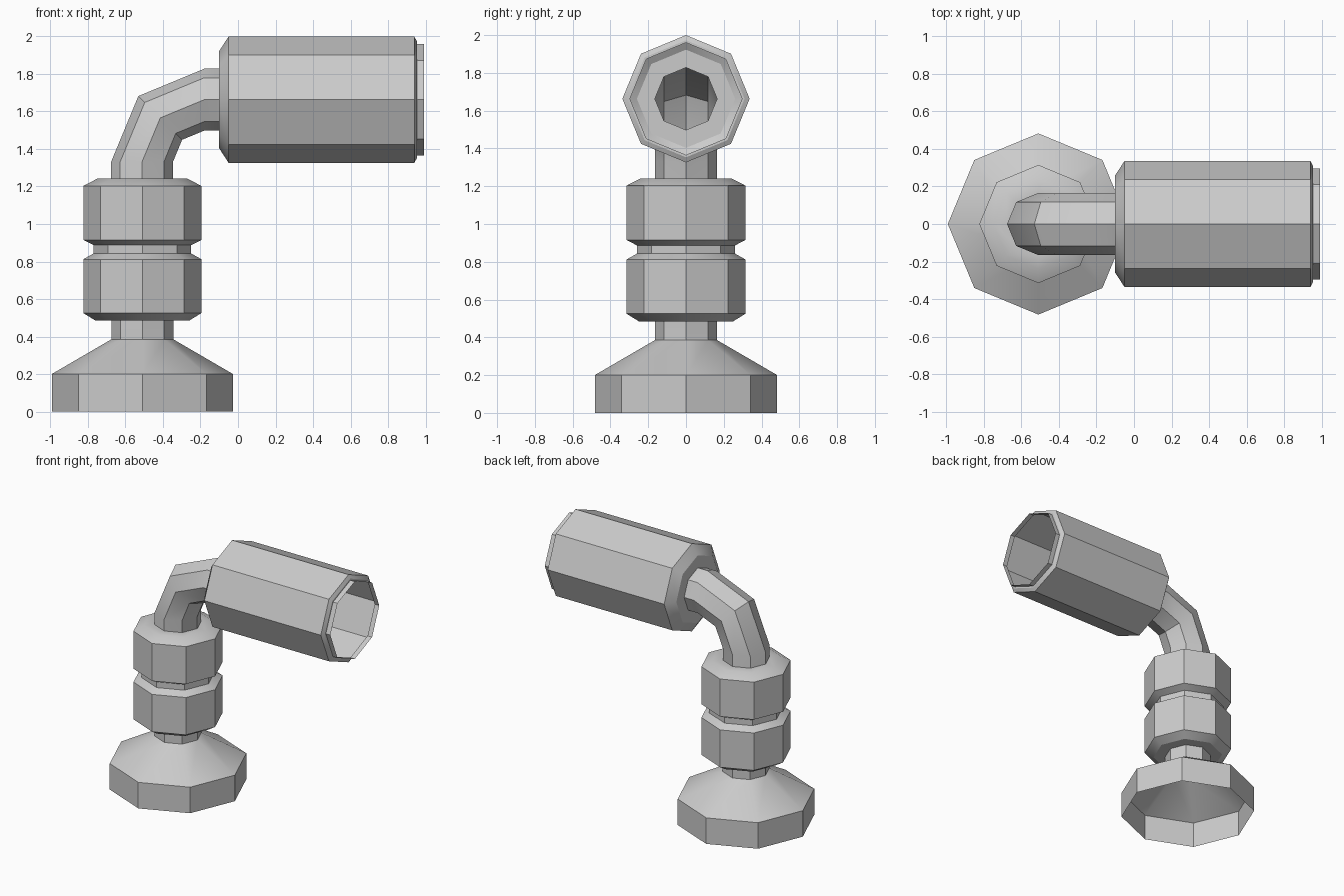
import bpy
from math import sin, cos, pi, radians

if "Cube" in bpy.data.objects:
    bpy.data.objects.remove(bpy.data.objects["Cube"])

SIDES = 8
STEM_X = -0.51      # axis of the standing part
HEAD_Z = 1.663      # axis of the lamp head
TUBE_R = 0.165


def loft(name, rings):
    """Skin octagonal rings given as (x, z, tilt about y in degrees, radius)."""
    verts, faces = [], []
    for x, z, tilt, r in rings:
        a = radians(tilt)
        for k in range(SIDES):
            t = 2 * pi * k / SIDES
            verts.append((x + r * cos(t) * cos(a), r * sin(t), z - r * cos(t) * sin(a)))
    for i in range(len(rings) - 1):
        for k in range(SIDES):
            n = (k + 1) % SIDES
            faces.append((i * SIDES + k, i * SIDES + n,
                          (i + 1) * SIDES + n, (i + 1) * SIDES + k))
    mesh = bpy.data.meshes.new(name)
    mesh.from_pydata(verts, [], faces)
    obj = bpy.data.objects.new(name, mesh)
    bpy.context.collection.objects.link(obj)
    bpy.ops.object.select_all(action='DESELECT')
    obj.select_set(True)
    bpy.context.view_layer.objects.active = obj
    bpy.ops.object.shade_smooth_by_angle(angle=radians(30))
    return obj


def upright(name, profile):
    return loft(name, [(STEM_X, z, 0, r) for r, z in profile])


# Flared foot, open underneath
upright("base", [(0.483, 0), (0.483, 0.2), (TUBE_R, 0.385)])

# Two chamfered collars joined by a narrow neck
upright("collars", [
    (TUBE_R, 0.485), (0.25, 0.485), (0.315, 0.525), (0.315, 0.812), (0.26, 0.843),
    (0.26, 0.887), (0.315, 0.915), (0.315, 1.203), (0.24, 1.242), (TUBE_R, 1.242)])

# Stem tube with a quarter bend into the head
bend_x, bend_z = -0.18, 1.331
bend_r = HEAD_Z - bend_z
path = [(STEM_X, 0.385, 0, TUBE_R)]
for tilt in (0, 45, 90):
    a = radians(tilt)
    path.append((bend_x - bend_r * cos(a), bend_z + bend_r * sin(a), tilt, TUBE_R))
path.append((-0.1, HEAD_Z, 90, TUBE_R))
loft("stem_tube", path)

# Lamp head: back plate, barrel and front lip, open at the front
head = [(TUBE_R, -0.1), (0.26, -0.1), (0.337, -0.05), (0.337, 0.94),
        (0.31, 0.955), (0.297, 0.955), (0.297, 0.993)]
loft("lamp_head", [(x, HEAD_Z, 90, r) for r, x in head])
